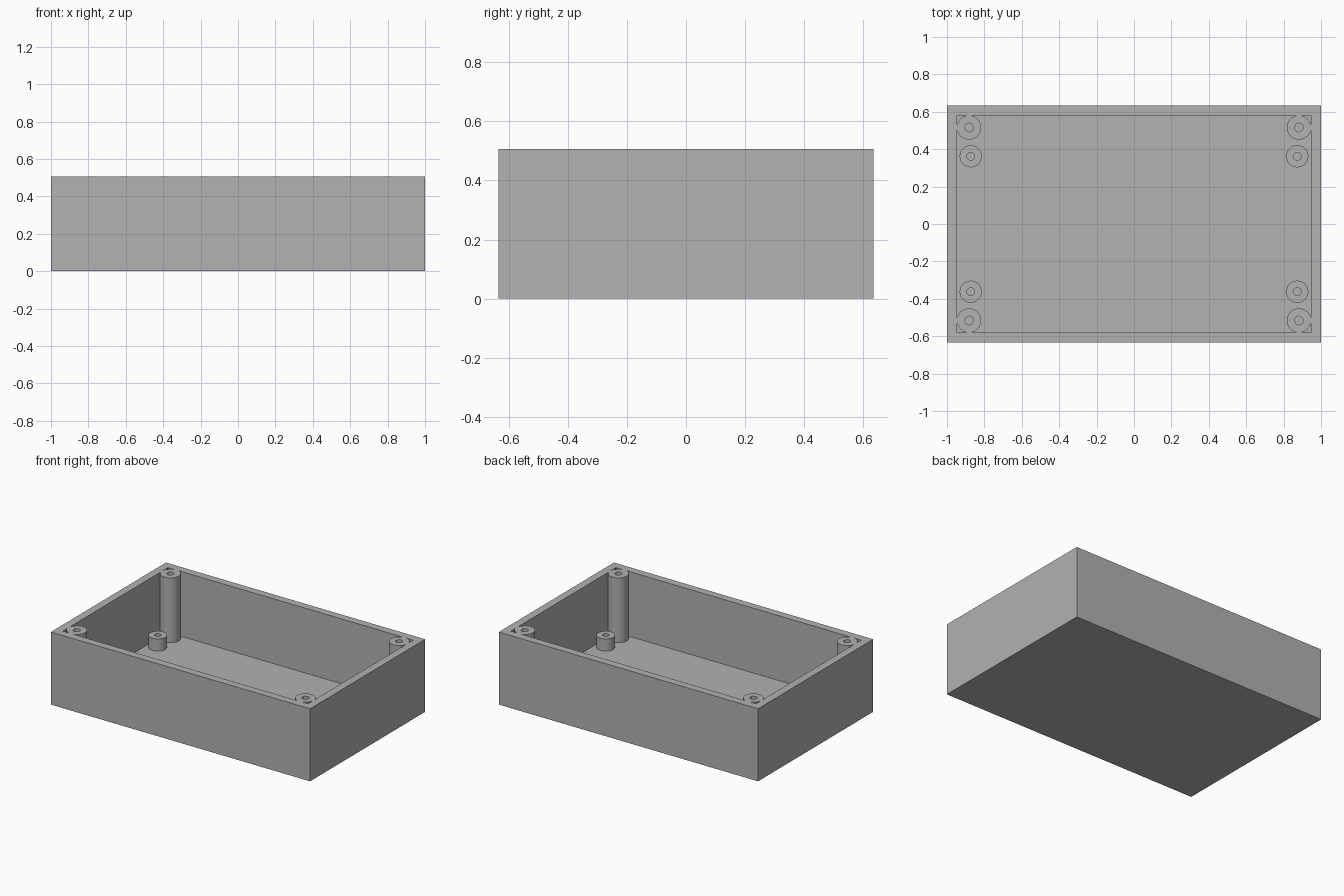
import bpy, bmesh, math
from mathutils import Matrix, Vector

if "Cube" in bpy.data.objects:
    bpy.data.objects.remove(bpy.data.objects["Cube"], do_unlink=True)

LENGTH, WIDTH, HEIGHT, WALL = 2.0, 1.268, 0.506, 0.054

grey = bpy.data.materials.new("plain_grey")
grey.use_nodes = True
colour = (0.445, 0.445, 0.445, 1)
grey.diffuse_color = colour
grey.node_tree.nodes["Principled BSDF"].inputs["Base Color"].default_value = colour


def recess_top(bm, border, depth):
    """Inset the top face and sink it straight down."""
    top = max(bm.faces, key=lambda f: f.calc_center_median().z)
    bmesh.ops.inset_individual(bm, faces=[top], thickness=border, use_even_offset=True)
    floor = bmesh.ops.extrude_discrete_faces(bm, faces=[top])["faces"][0]
    bmesh.ops.translate(bm, verts=floor.verts, vec=Vector((0, 0, -depth)))


def finish(name, bm, location=(0, 0, 0)):
    bmesh.ops.recalc_face_normals(bm, faces=bm.faces)
    mesh = bpy.data.meshes.new(name)
    bm.to_mesh(mesh)
    bm.free()
    mesh.materials.append(grey)
    obj = bpy.data.objects.new(name, mesh)
    obj.location = location
    bpy.context.collection.objects.link(obj)
    return obj


def make_post(name, x, y, top, radius, hole):
    """Round post standing on the tray floor, with a blind screw hole."""
    height = top - WALL
    bm = bmesh.new()
    bmesh.ops.create_cone(bm, cap_ends=True, segments=48, radius1=radius, radius2=radius,
                          depth=height, matrix=Matrix.Translation((0, 0, height / 2)))
    recess_top(bm, radius - hole, height - 0.002)
    post = finish(name, bm, (x, y, WALL))
    bpy.ops.object.select_all(action="DESELECT")
    post.select_set(True)
    bpy.context.view_layer.objects.active = post
    bpy.ops.object.shade_smooth_by_angle(angle=math.radians(30))


# Open tray: walls and floor
bm = bmesh.new()
bmesh.ops.create_cube(bm, size=1, matrix=Matrix.Translation((0, 0, HEIGHT / 2))
                      @ Matrix.Diagonal((LENGTH, WIDTH, HEIGHT, 1)))
recess_top(bm, WALL, HEIGHT - WALL)
finish("tray", bm)

# Tall lid posts in the corners and short board standoffs beside them
for side, sx in (("left", 1), ("right", -1)):
    for end, sy in (("front", -1), ("back", 1)):
        make_post(f"lid_post_{end}_{side}", sx * 0.882, sy * 0.516, HEIGHT, 0.065, 0.023)
        make_post(f"board_standoff_{end}_{side}", sx * 0.873, sy * 0.362, 0.139, 0.059, 0.021)
